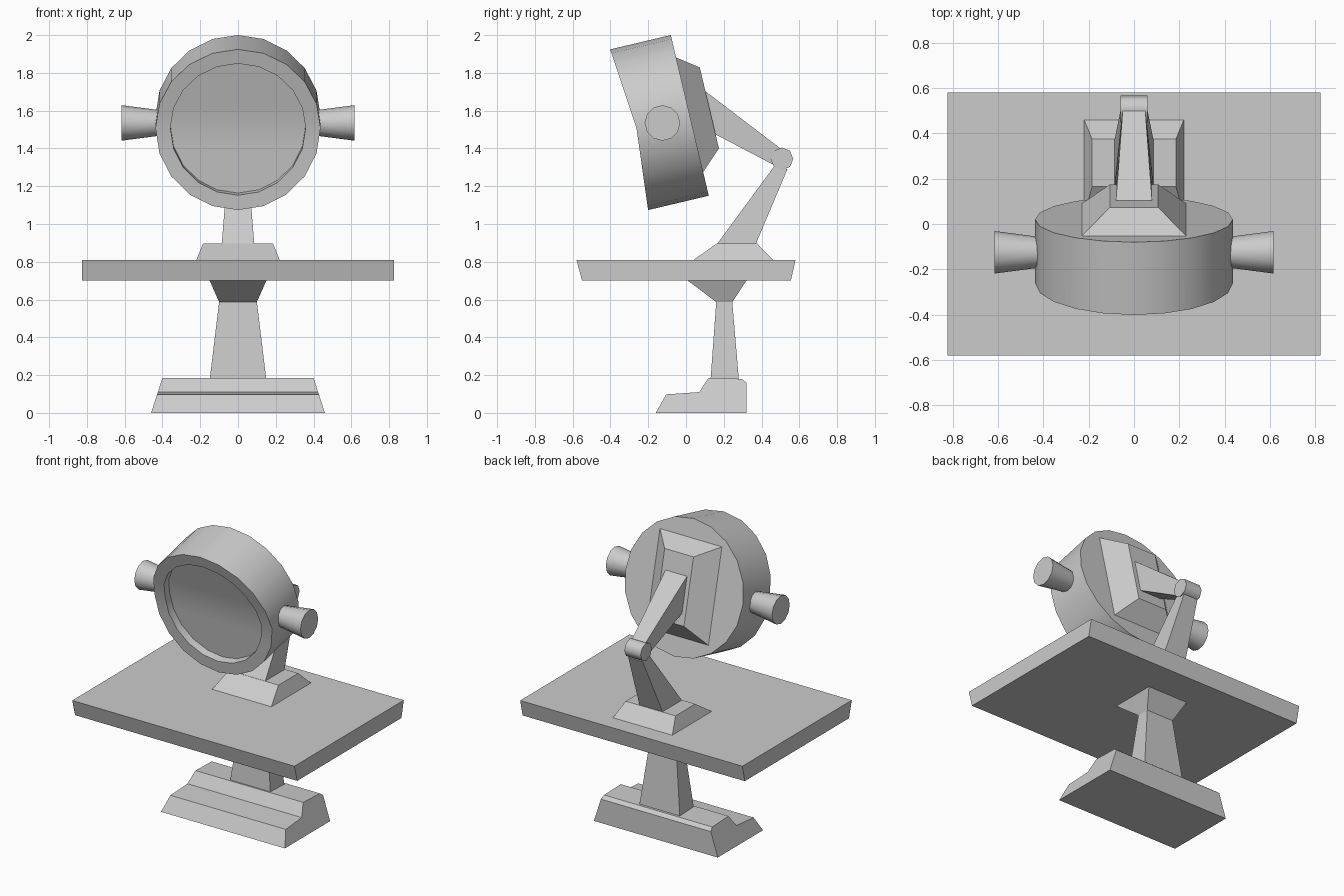
import bpy
from math import sin, cos, pi, radians
from mathutils import Vector

if "Cube" in bpy.data.objects:
    bpy.data.objects.remove(bpy.data.objects["Cube"])

TILT = radians(13.3)


def make(name, verts, faces, smooth=None):
    me = bpy.data.meshes.new(name)
    me.from_pydata([tuple(v) for v in verts], [], faces)
    me.update()
    ob = bpy.data.objects.new(name, me)
    bpy.context.collection.objects.link(ob)
    bpy.ops.object.select_all(action='DESELECT')
    ob.select_set(True)
    bpy.context.view_layer.objects.active = ob
    bpy.ops.object.mode_set(mode='EDIT')
    bpy.ops.mesh.select_all(action='SELECT')
    bpy.ops.mesh.normals_make_consistent(inside=False)
    bpy.ops.object.mode_set(mode='OBJECT')
    if smooth:
        bpy.ops.object.shade_smooth_by_angle(angle=radians(smooth))
    return ob


def bridge(rings, n):
    return [(r * n + i, r * n + (i + 1) % n, (r + 1) * n + (i + 1) % n, (r + 1) * n + i)
            for r in range(rings - 1) for i in range(n)]


def loft(name, rings, smooth=None):
    """Skin a stack of equal rings and cap both ends."""
    n = len(rings[0])
    faces = bridge(len(rings), n)
    last = (len(rings) - 1) * n
    faces += [tuple(range(n)), tuple(range(last, last + n))]
    return make(name, [v for r in rings for v in r], faces, smooth)


def rect(hx, p, q):
    """Rectangle of half width hx whose side edge runs p -> q in (y, z)."""
    return [(-hx, *p), (hx, *p), (hx, *q), (-hx, *q)]


def slab(hx, y0, y1, z):
    return rect(hx, (y0, z), (y1, z))


def circle_x(x, cy, cz, r, n):
    return [(x, cy + r * cos(2 * pi * i / n), cz + r * sin(2 * pi * i / n)) for i in range(n)]


# stepped base, sides tapering inward with height
profile = [(-.16, 0), (.32, 0), (.32, .16), (.295, .18), (.12, .186), (.07, .11), (-.105, .098)]
loft("base", [[(s * (.46 - .324 * z), y, z) for y, z in profile] for s in (-1, 1)])

# post with flared head
loft("post", [slab(.15, .13, .28, .175), slab(.10, .16, .245, .587), slab(.15, .01, .32, .70)])

# table top
loft("table_top", [slab(.825, -.55, .555, .70), slab(.825, -.58, .58, .81)])

# arm foot, lower arm, joint, upper arm
loft("arm_foot", [slab(.22, .04, .46, .81), slab(.185, .165, .375, .898)])
loft("lower_arm", [slab(.086, .165, .37, .895), rect(.053, (.47, 1.31), (.537, 1.29))])
loft("arm_joint", [circle_x(s * .06, .508, 1.345, .06, 8) for s in (-1, 1)], 50)
loft("upper_arm", [rect(.08, (.155, 1.475), (.10, 1.705)), rect(.05, (.46, 1.315), (.50, 1.40))])

# tilted head: local x across, v up the face, d backwards from the rear face
CENTRE = Vector((0, .02, 1.575))
R, N, DEPTH = .437, 20, .33


def head(x, v, d):
    return CENTRE + Vector((x, d * cos(TILT) - v * sin(TILT), d * sin(TILT) + v * cos(TILT)))


def head_ring(r, d, bend):
    ring = []
    for i in range(N):
        a = 2 * pi * i / N
        x, v = r * sin(a), r * cos(a)
        ring.append(head(x, v, d + bend * (1 - abs(v) / R)))
    return ring


rings = [head_ring(R, 0, 0), head_ring(R, -DEPTH, .04),
         head_ring(.358, -DEPTH, .04), head_ring(.358, -DEPTH + .05, .04)]
faces = bridge(4, N) + [tuple(range(N))]
# recessed bent face filled in horizontal strips
k = 3 * N
faces += [(k, k + 1, k + N - 1), (k + N // 2, k + N // 2 - 1, k + N // 2 + 1)]
faces += [(k + i, k + i + 1, k + N - i - 1, k + N - i) for i in range(1, N // 2 - 1)]
make("head_shell", [v for r in rings for v in r], faces, 30)


# rear mounting plate
def head_rect(hx, v0, v1, d):
    return [head(x, v, d) for x, v in ((-hx, v0), (hx, v0), (hx, v1), (-hx, v1))]


loft("rear_plate", [head_rect(.23, -.308, .315, 0), head_rect(.107, -.205, .235, .11)])

# side handles
for s, label in ((-1, "left"), (1, "right")):
    loft(label + "_handle", [circle_x(s * .41, -.125, 1.535, .067, 12),
                             circle_x(s * .617, -.125, 1.535, .094, 12)], 40)
